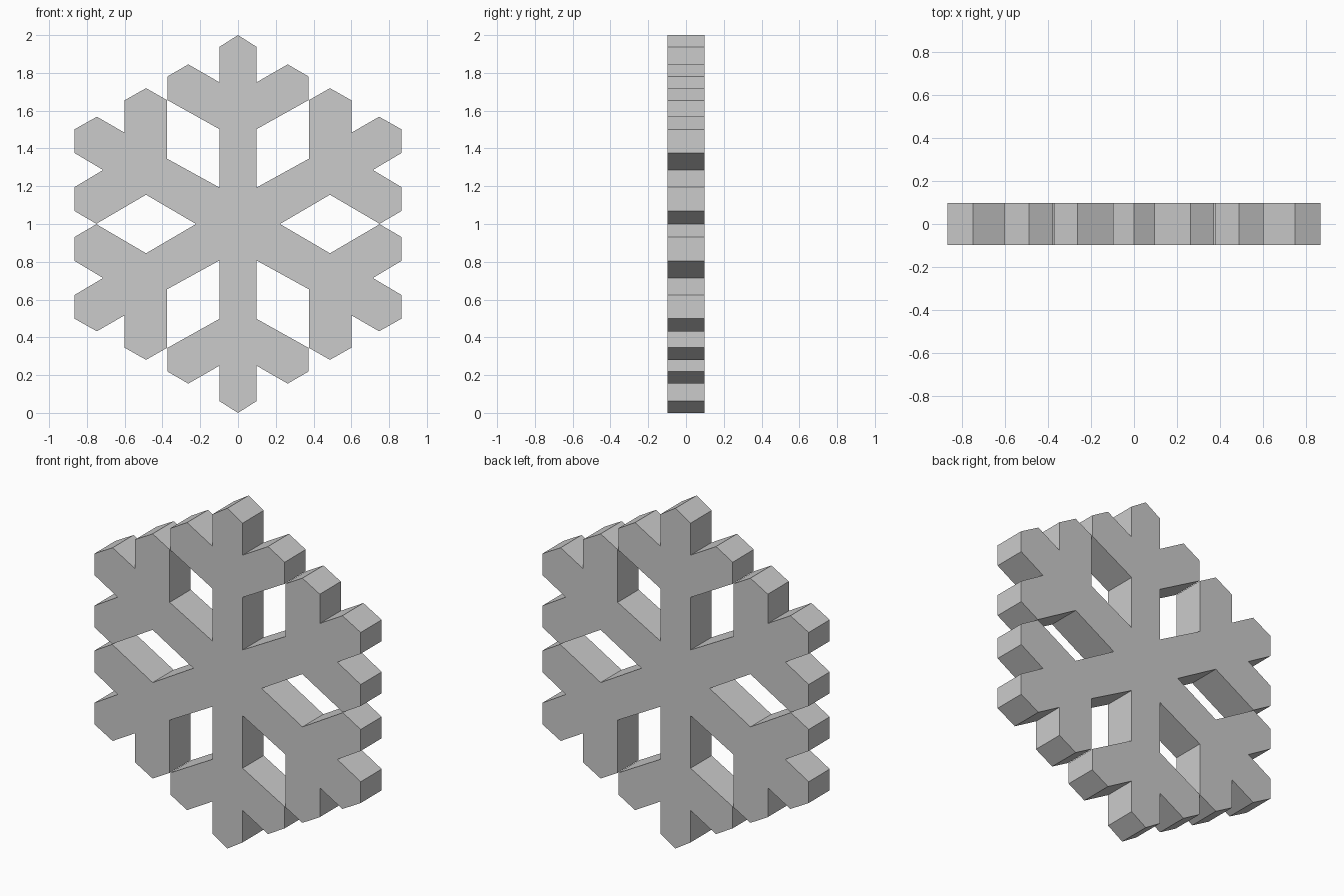
import bpy, bmesh
from mathutils import Vector

if "Cube" in bpy.data.objects:
    bpy.data.objects.remove(bpy.data.objects["Cube"])

HALF_DEPTH = 0.0975

# Quarter outline (x, z relative to the centre), from top tip to right-hand inner notch
quarter = [
    # upright arm with its side branch
    (0, 1), (0.098, 0.938), (0.098, 0.75), (0.263, 0.845), (0.372, 0.782),
    (0.372, 0.655), (0.098, 0.502), (0.098, 0.193),
    # diagonal arm: upper branch, tip, lower branch
    (0.376, 0.346), (0.376, 0.656), (0.487, 0.719), (0.6, 0.655), (0.6, 0.483),
    (0.747, 0.568), (0.866, 0.501), (0.866, 0.376), (0.714, 0.286),
    (0.866, 0.195), (0.866, 0.069), (0.75, 0.001), (0.487, 0.155), (0.222, 0),
]

# Mirror down, then left, dropping the points shared on each axis
right = quarter + [(x, -z) for x, z in reversed(quarter[:-1])]
outline = right + [(-x, z) for x, z in reversed(right[1:-1])]

# Flat front face extruded to the back
bm = bmesh.new()
face = bm.faces.new([bm.verts.new((x, -HALF_DEPTH, z + 1)) for x, z in outline])
result = bmesh.ops.extrude_face_region(bm, geom=[face], use_keep_orig=True)
moved = [e for e in result["geom"] if isinstance(e, bmesh.types.BMVert)]
bmesh.ops.translate(bm, verts=moved, vec=Vector((0, 2 * HALF_DEPTH, 0)))
bmesh.ops.recalc_face_normals(bm, faces=bm.faces)
bmesh.ops.triangulate(bm, faces=[f for f in bm.faces if len(f.verts) > 4])

mesh = bpy.data.meshes.new("snowflake")
bm.to_mesh(mesh)
bm.free()
bpy.context.collection.objects.link(bpy.data.objects.new("snowflake", mesh))
